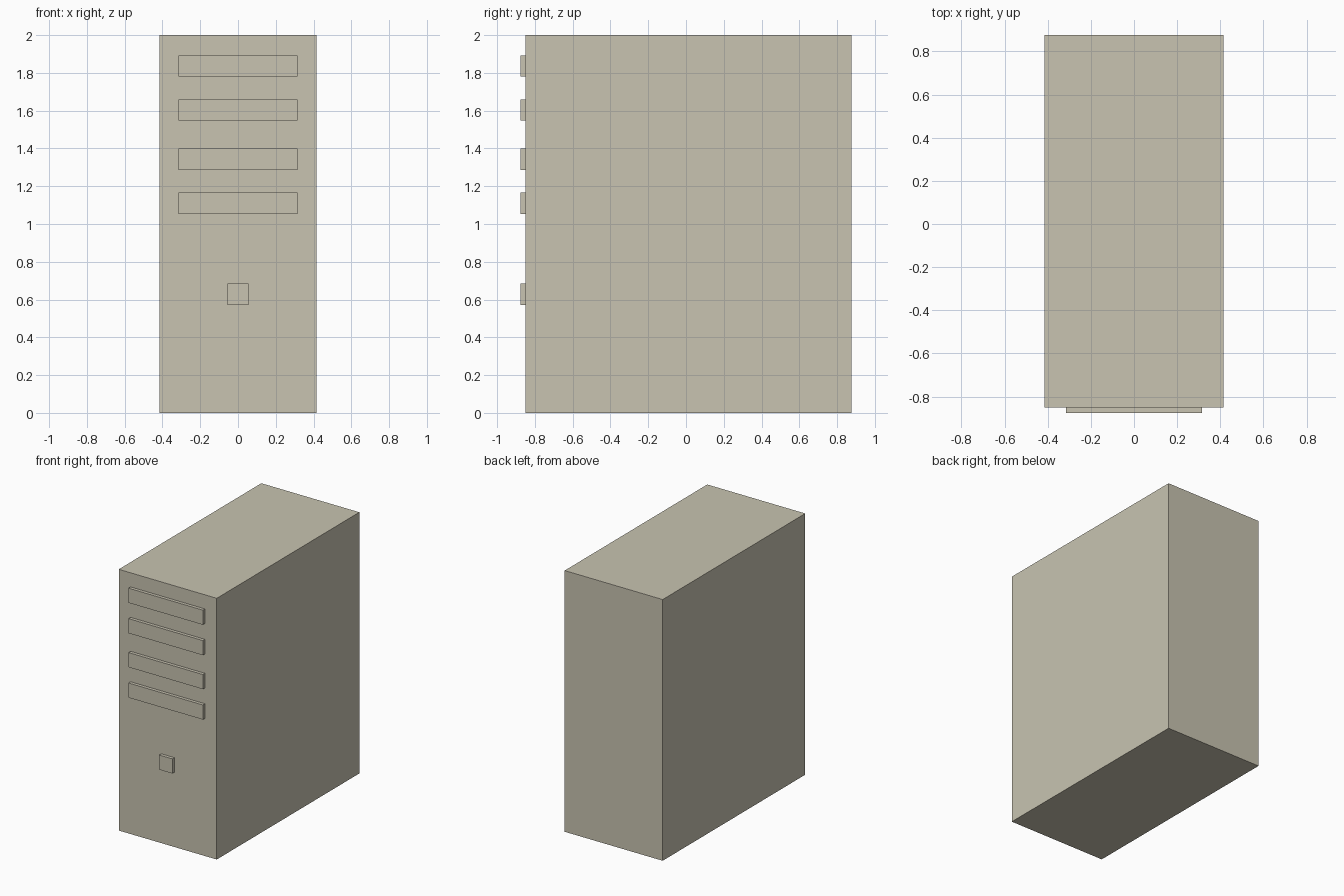
import bpy

cube = bpy.data.objects.get("Cube")
if cube:
    bpy.data.objects.remove(cube, do_unlink=True)

# One beige for the whole model
beige = bpy.data.materials.new("warm_beige")
beige.use_nodes = True
color = (0.58, 0.55, 0.44, 1)
beige.diffuse_color = color
beige.node_tree.nodes["Principled BSDF"].inputs["Base Color"].default_value = color


def box(name, width, front, back, bottom, top):
    """Flat-shaded box centred on x, spanning the given y and z limits."""
    bpy.ops.mesh.primitive_cube_add(
        size=1, location=(0, (front + back) / 2, (bottom + top) / 2))
    obj = bpy.context.object
    obj.name = name
    obj.scale = (width, back - front, top - bottom)
    bpy.ops.object.transform_apply(location=False, rotation=False, scale=True)
    obj.data.materials.append(beige)
    return obj


FRONT = -0.85
FACE = -0.875
PANEL_HEIGHT = 0.112

# Main case
box("case", 0.83, FRONT, 0.875, 0, 2)

# Raised drive bay covers, in two pairs
for i, bottom in enumerate((1.78, 1.547, 1.287, 1.054), 1):
    box(f"drive_bay_cover_{i}", 0.63, FACE, FRONT, bottom, bottom + PANEL_HEIGHT)

# Square power button
box("power_button", PANEL_HEIGHT, FACE, FRONT, 0.572, 0.572 + PANEL_HEIGHT)
